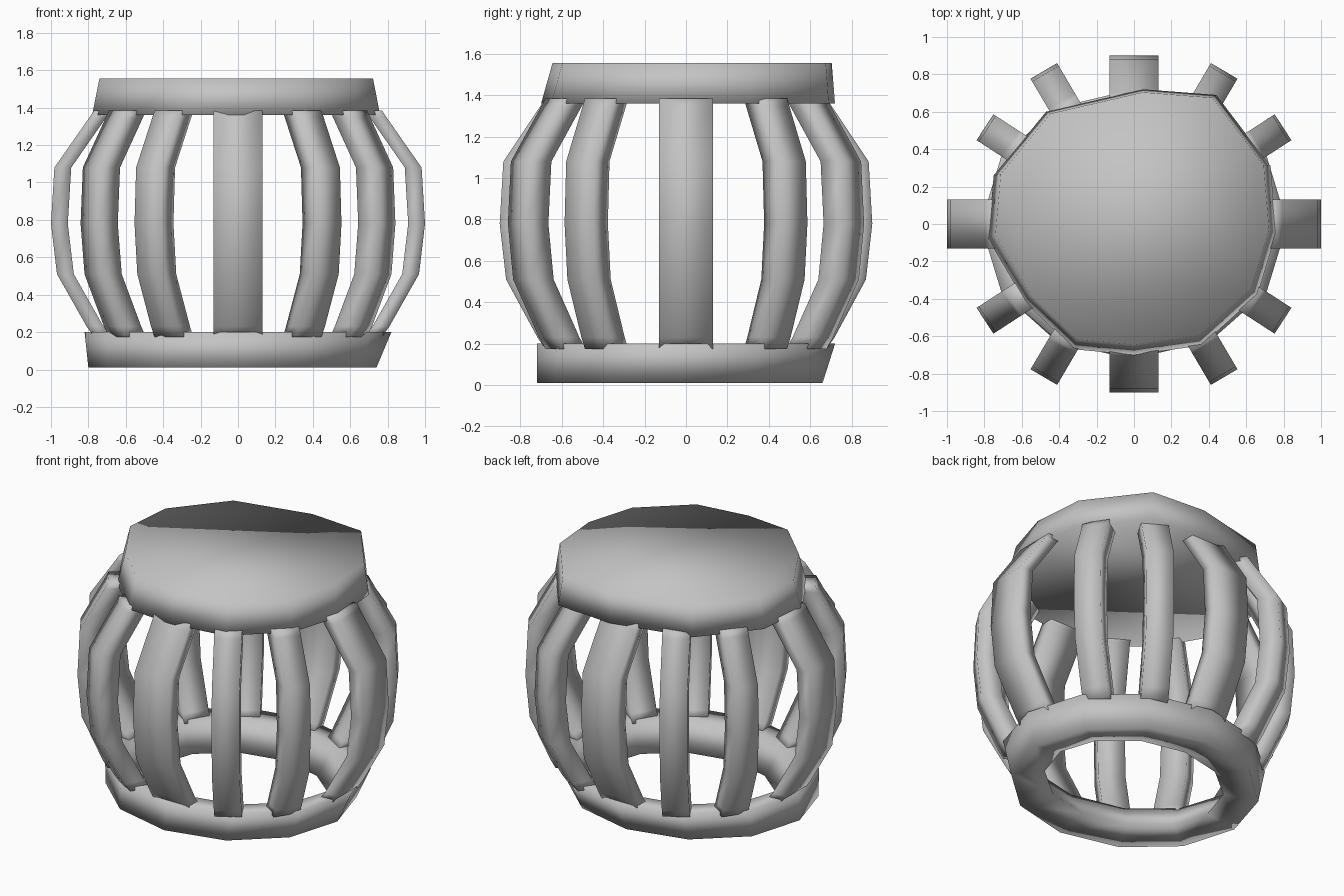
import bpy, bmesh
from math import sin, cos, radians, tau
from mathutils import Vector

cube = bpy.data.objects.get("Cube")
if cube:
    bpy.data.objects.remove(cube)

grey = bpy.data.materials.new("plain grey")
grey.use_nodes = True
COLOUR = (0.55, 0.55, 0.55, 1)
grey.diffuse_color = COLOUR
grey.node_tree.nodes["Principled BSDF"].inputs["Base Color"].default_value = COLOUR


def loft(name, rings, closed=False):
    """Skin a list of matching vertex loops; cap the ends unless closed."""
    bm = bmesh.new()
    loops = [[bm.verts.new(p) for p in ring] for ring in rings]
    n = len(loops[0])
    pairs = list(zip(loops, loops[1:]))
    if closed:
        pairs.append((loops[-1], loops[0]))
    else:
        bm.faces.new(loops[0])
        bm.faces.new(loops[-1])
    for a, b in pairs:
        for i in range(n):
            j = (i + 1) % n
            bm.faces.new((a[i], a[j], b[j], b[i]))
    bmesh.ops.recalc_face_normals(bm, faces=bm.faces)
    for f in bm.faces:
        f.smooth = True
    mesh = bpy.data.meshes.new(name)
    bm.to_mesh(mesh)
    bm.free()
    mesh.materials.append(grey)
    obj = bpy.data.objects.new(name, mesh)
    bpy.context.collection.objects.link(obj)
    return obj


# Seat: irregular slab, narrower at the top
outline = [(0.76, -0.05), (0.73, 0.31), (0.44, 0.69), (0.05, 0.72),
           (-0.47, 0.6), (-0.75, 0.26), (-0.78, -0.08), (-0.58, -0.42),
           (-0.32, -0.67), (0, -0.7), (0.36, -0.65), (0.66, -0.38)]
loft("seat", [[(x, y, 1.36) for x, y in outline],
              [(x * 0.95, y * 0.95 + 0.02, 1.555) for x, y in outline]])


# Base ring: slanted band with a wide hole
def oval(rx, ry, z, dx=0, dy=0, n=12):
    return [(dx + rx * cos(tau * i / n), dy + ry * sin(tau * i / n), z) for i in range(n)]


loft("base_ring", [oval(0.77, 0.69, 0.01, -0.03, -0.03), oval(0.82, 0.72, 0.2),
                   oval(0.69, 0.58, 0.195), oval(0.57, 0.47, 0.02)], closed=True)

# Slats: bowed bars, profile is (bulge, height)
PROFILE = [(0, 0.175), (0.17, 0.23), (0.86, 0.51), (1, 0.78), (0.92, 1.08), (0.1, 1.35), (0, 1.385)]


def slat(name, angle, reach, end, width, depth):
    out = Vector((cos(radians(angle)), sin(radians(angle)), 0))
    side = Vector((-out.y, out.x, 0)) * width / 2
    rings = []
    for bulge, z in PROFILE:
        outer = out * (end + (reach - end) * bulge) + Vector((0, 0, z))
        inner = outer - out * depth
        rings.append([outer - side, outer + side, inner + side, inner - side])
    loft(name, rings)


slat("left_slat", 0, 1.0, 0.77, 0.26, 0.09)
slat("right_slat", 180, 1.0, 0.77, 0.26, 0.09)
slat("front_slat", 270, 0.9, 0.68, 0.26, 0.09)
slat("back_slat", 90, 0.9, 0.68, 0.26, 0.09)
for end, turn in (("back", 1), ("front", -1)):
    for hand, flip in (("left", False), ("right", True)):
        for place, a, foot in (("outer", 33, 0.77), ("inner", 59.5, 0.74)):
            angle = turn * (180 - a if flip else a)
            slat(f"{end}_{hand}_{place}_slat", angle, 0.95, foot, 0.165, 0.13)
